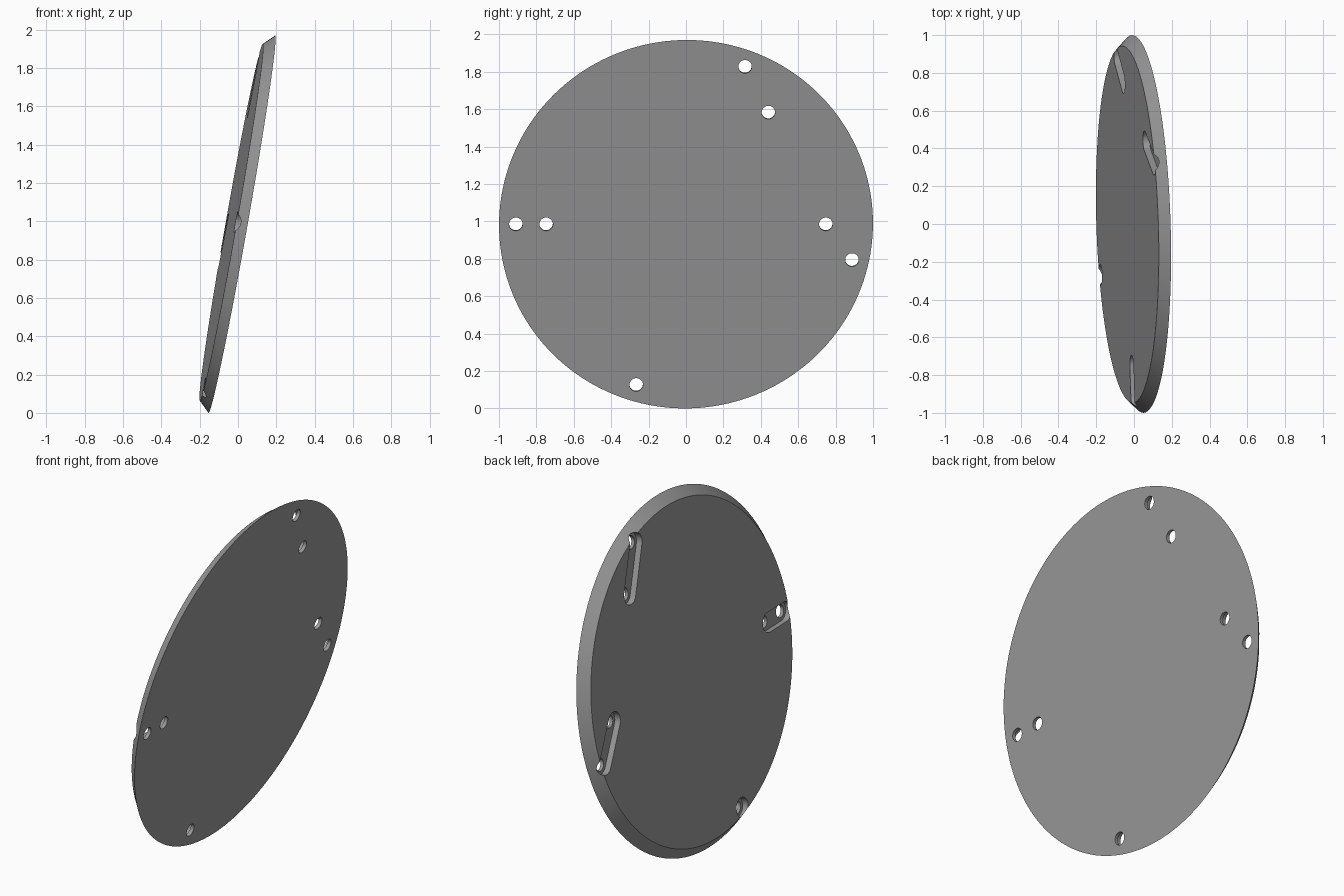
import bpy, bmesh, math
from mathutils import Matrix, Vector

if "Cube" in bpy.data.objects:
    bpy.data.objects.remove(bpy.data.objects["Cube"])

THICK, R_BIG, R_SMALL = 0.056, 1.0, 0.945
HOLE_R, SLOT_R, FLOOR = 0.036, 0.055, 0.02
SEGS = 160

grey = bpy.data.materials.new("plain grey")
grey.diffuse_color = (0.32, 0.32, 0.32, 1)
grey.use_nodes = True
grey.node_tree.nodes["Principled BSDF"].inputs["Base Color"].default_value = grey.diffuse_color


def loft(name, rings):
    """Closed solid through a list of equal-length point rings."""
    bm = bmesh.new()
    loops = [[bm.verts.new(p) for p in ring] for ring in rings]
    n = len(loops[0])
    for a, b in zip(loops, loops[1:]):
        for i in range(n):
            bm.faces.new((a[i], a[(i + 1) % n], b[(i + 1) % n], b[i]))
    bm.faces.new(loops[0])
    bm.faces.new(loops[-1])
    bmesh.ops.recalc_face_normals(bm, faces=bm.faces)
    mesh = bpy.data.meshes.new(name)
    bm.to_mesh(mesh)
    bm.free()
    mesh.materials.append(grey)
    obj = bpy.data.objects.new(name, mesh)
    bpy.context.collection.objects.link(obj)
    return obj


def circle(x, r, n):
    return [(x, r * math.cos(t), r * math.sin(t))
            for t in (2 * math.pi * i / n for i in range(n))]


def polar(r, deg):
    return Vector((r * math.cos(math.radians(deg)), r * math.sin(math.radians(deg))))


def stadium(p, q, r, x, n=20):
    """Outline of a round-ended slot from p to q in the plane at x."""
    d = q - p
    base = math.atan2(d.y, d.x)
    pts = []
    for centre, start in ((q, base - math.pi / 2), (p, base + math.pi / 2)):
        for i in range(n):
            t = start + math.pi * (i + (0.5 if d.length == 0 else 0)) / (n if d.length == 0 else n - 1)
            pts.append((x, centre.x + r * math.cos(t), centre.y + r * math.sin(t)))
    return pts


def cut(target, p, q, r, x0, x1):
    cutter = loft("cutter", [stadium(p, q, r, x0), stadium(p, q, r, x1)])
    cutter.hide_render = True
    mod = target.modifiers.new("cut", 'BOOLEAN')
    mod.operation, mod.solver, mod.object = 'DIFFERENCE', 'EXACT', cutter
    bpy.context.view_layer.objects.active = target
    bpy.ops.object.modifier_apply(modifier=mod.name)
    bpy.data.objects.remove(cutter)


# Disc with a 45 degree bevelled rim; the wide face is at local x = 0
disc = loft("disc_plate", [circle(0, R_BIG, SEGS), circle(-THICK, R_SMALL, SEGS)])

# Recessed slots on the narrow face, with a through hole at each end
pairs = [(polar(0.91, 70), polar(0.748, 54.2)),
         (polar(0.91, -12.3), polar(0.748, 0)),
         (polar(0.91, 180), polar(0.748, 180)),
         (polar(0.91, -106.7), polar(0.91, -106.7))]
for outer, inner in pairs:
    cut(disc, outer, inner, SLOT_R, -0.2, -FLOOR)
    for centre in ([outer] if outer == inner else [outer, inner]):
        cut(disc, centre, centre, HOLE_R, -0.2, 0.1)

# Lean the disc back and turn it slightly
disc.matrix_world = (Matrix.Translation((0.02, 0, 0.985))
                     @ Matrix.Rotation(math.radians(1.75), 4, 'Z')
                     @ Matrix.Rotation(math.radians(10), 4, 'Y'))

# Smooth rim and hole walls, sharp edges kept
bpy.ops.object.select_all(action='DESELECT')
disc.select_set(True)
bpy.context.view_layer.objects.active = disc
bpy.ops.object.shade_smooth_by_angle(angle=math.radians(30))
